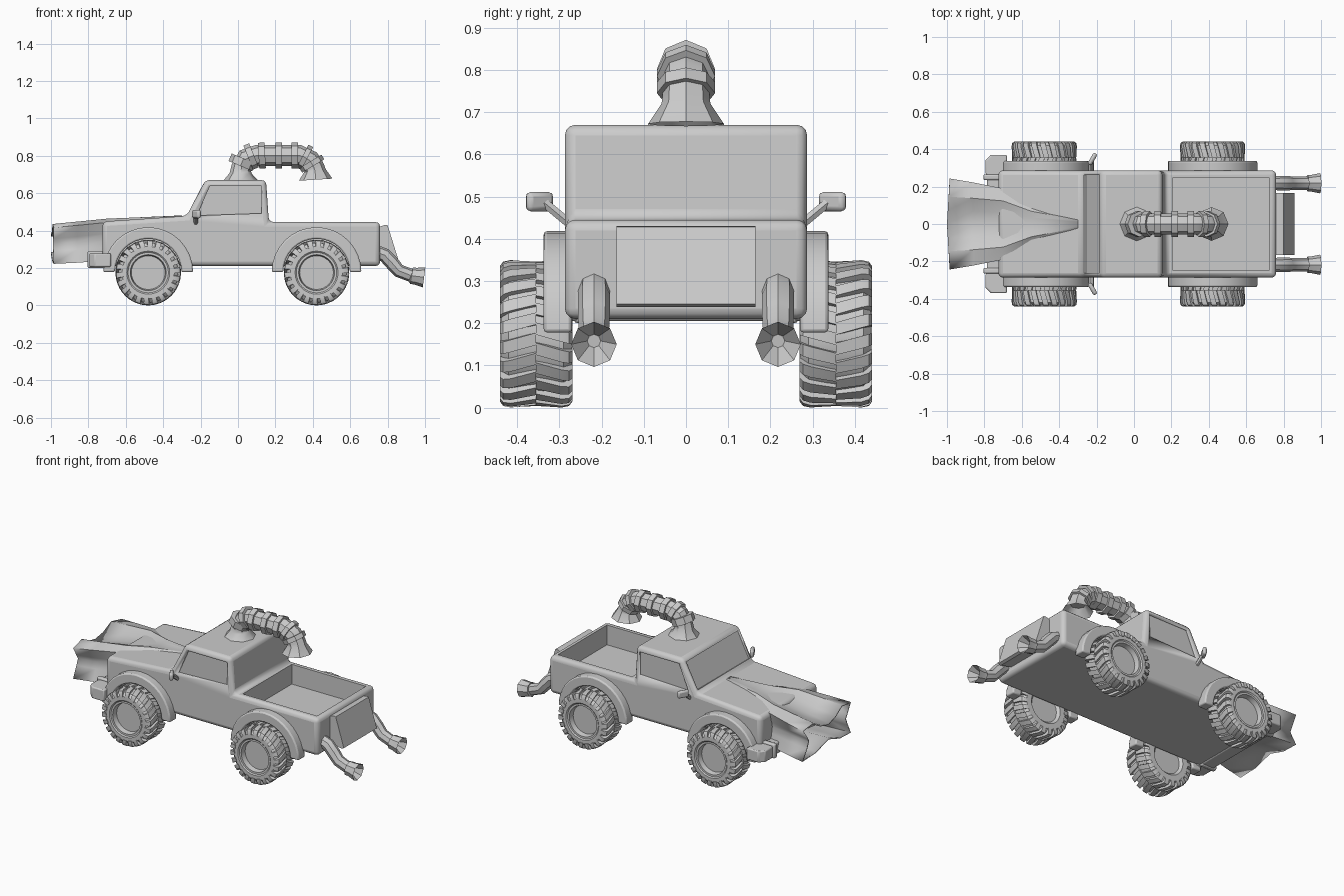
import bpy, bmesh
from math import sin, cos, pi, radians
from mathutils import Vector

if "Cube" in bpy.data.objects:
    bpy.data.objects.remove(bpy.data.objects["Cube"])


def finish(name, bm, bevel=0, segs=3, angle=35):
    bmesh.ops.recalc_face_normals(bm, faces=bm.faces)
    me = bpy.data.meshes.new(name)
    bm.to_mesh(me)
    bm.free()
    ob = bpy.data.objects.new(name, me)
    bpy.context.collection.objects.link(ob)
    if bevel:
        m = ob.modifiers.new("bevel", 'BEVEL')
        m.width, m.segments, m.limit_method = bevel, segs, 'ANGLE'
        m.angle_limit = radians(20)
    select(ob)
    bpy.ops.object.shade_smooth_by_angle(angle=radians(angle))
    return ob


def select(ob):
    bpy.ops.object.select_all(action='DESELECT')
    ob.select_set(True)
    bpy.context.view_layer.objects.active = ob


def loft(bm, rings, caps=True):
    vs = [[bm.verts.new(p) for p in r] for r in rings]
    for a, b in zip(vs, vs[1:]):
        for i in range(len(a)):
            j = (i + 1) % len(a)
            bm.faces.new((a[i], a[j], b[j], b[i]))
    if caps:
        bm.faces.new(vs[0])
        bm.faces.new(vs[-1])


def prism(name, pts, y0, y1, **kw):
    """Extrude an x-z outline from y0 to y1."""
    bm = bmesh.new()
    loft(bm, [[(x, y, z) for x, z in pts] for y in (y0, y1)])
    return finish(name, bm, **kw)


def box(x0, x1, z0, z1):
    return [(x0, z0), (x1, z0), (x1, z1), (x0, z1)]


def sweep(name, path, y=0, n=8, hole=None):
    """Pipe along (x, z, radius) points; hole = (depth, radius) of the flared mouth."""
    bm = bmesh.new()
    P = [Vector((x, y, z)) for x, z, r in path]
    R = [p[2] for p in path]
    T = [(P[min(i + 1, len(P) - 1)] - P[max(i - 1, 0)]).normalized() for i in range(len(P))]
    if hole:
        P.append(P[-1] - T[-1] * hole[0])
        R.append(hole[1])
        T.append(T[-1])
    side = Vector((0, 1, 0))
    loft(bm, [[p + r * (side * cos(2 * pi * k / n) + t.cross(side) * sin(2 * pi * k / n))
               for k in range(n)] for p, r, t in zip(P, R, T)])
    return finish(name, bm)


# Body shell: hood, cab and bed in one outline
body = prism("body", [(-.725, .21), (.76, .21), (.76, .445), (.165, .445), (.15, .67),
                      (-.175, .67), (-.275, .478), (-.725, .448)], -.287, .287, bevel=.025)

# Recesses: cargo bed, windscreen and side windows
window = [(-.22, .48), (-.15, .638), (.125, .638), (.125, .492)]
cutters = [prism("bed_cut", box(.205, .725, .32, .6), -.245, .245),
           prism("windscreen_cut", [(-.256, .489), (-.177, .645), (-.235, .672), (-.315, .52)], -.262, .262)]
for s in (1, -1):
    cutters.append(prism("window_cut", window, s * .275, s * .35))
for c in cutters:
    c.hide_render = True
    m = body.modifiers.new("cut", 'BOOLEAN')
    m.operation, m.solver, m.object = 'DIFFERENCE', 'EXACT', c
select(body)
bpy.ops.object.convert(target='MESH')
for c in cutters:
    bpy.data.objects.remove(c)

# Wheel mesh: lathed tyre with sunken hub, plus staggered slanted treads
bm = bmesh.new()
outline = [(-.07, .09), (-.085, .105), (-.085, .14), (-.065, .16), (.065, .16), (.082, .14),
           (.082, .115), (.076, .108), (.076, .096), (.045, .09)]
loft(bm, [[(r * cos(2 * pi * k / 32), y, r * sin(2 * pi * k / 32)) for k in range(32)]
          for y, r in outline])
tread = [(0, .15), (0, .171), (.06, .175), (.078, .171), (.086, .16), (.086, .135), (.07, .135)]
N = 22
for s in (1, -1):
    for k in range(N):
        a = 2 * pi * (k + (.25 if s > 0 else -.25)) / N
        loft(bm, [[(r * cos(a + w + 1.6 * y), s * y, r * sin(a + w + 1.6 * y)) for y, r in tread]
                  for w in (-.085, .085)])
wheel = finish("wheel", bm, angle=40)
mesh = wheel.data
bpy.data.objects.remove(wheel)

for s, side in ((1, "left"), (-1, "right")):
    for x, end in ((-.48, "front"), (.42, "rear")):
        ob = bpy.data.objects.new(f"wheel_{end}_{side}", mesh)
        ob.location = (x, s * .355, .175)
        ob.rotation_euler.z = 0 if s > 0 else pi
        bpy.context.collection.objects.link(ob)
        # Arched fender
        arc = [pi * k / 16 for k in range(17)]
        pts = [(x + .24 * cos(a), .178 + .24 * sin(a)) for a in arc]
        pts += [(x + .178 * cos(a), .178 + .178 * sin(a)) for a in reversed(arc)]
        prism(f"fender_{end}_{side}", pts, s * .27, s * .337, bevel=.008, segs=2)

    # Wing mirror on a short stalk
    bm = bmesh.new()
    bmesh.ops.create_cube(bm, size=1)
    for v in bm.verts:
        v.co = Vector((v.co.x * .024, v.co.y * .07, v.co.z * .046))
    ob = finish(f"mirror_{side}", bm, bevel=.011, segs=2)
    ob.location = (-.222, s * .347, .488)
    ob.rotation_euler.z = -s * radians(30)
    bm = bmesh.new()
    a, b = Vector((-.225, s * .275, .435)), Vector((-.225, s * .335, .485))
    loft(bm, [[p + Vector((.012 * cos(t), .008 * sin(t), -s * .009 * sin(t)))
               for t in (k * pi / 3 for k in range(6))] for p in (a, b)])
    finish(f"mirror_stalk_{side}", bm)

    # Tail exhaust with flared mouth
    sweep(f"exhaust_{side}", [(.74, .285, .037), (.785, .268, .038), (.825, .225, .038),
                              (.86, .185, .036), (.925, .16, .035), (.928, .159, .045),
                              (.95, .156, .045), (.995, .15, .054)],
          y=s * .218, hole=(.06, .016))

    # Bumper overrider
    prism(f"overrider_{side}", box(-.805, -.7, .2, .29), s * .235, s * .265, bevel=.008, segs=2)

# Wrap-round front bumper
bm = bmesh.new()
plan = [(-.68, .37), (-.765, .37), (-.795, .34), (-.795, .27), (-.785, .26), (-.785, -.26),
        (-.795, -.27), (-.795, -.34), (-.765, -.37), (-.68, -.37), (-.68, -.27), (-.7, -.26),
        (-.7, .26), (-.68, .27)]
loft(bm, [[(x, y, z) for x, y in plan] for z in (.205, .278)])
finish("front_bumper", bm, bevel=.01, segs=2)

# Flared intake scoop: lobed mouth blending into a ridge on the hood
lobed = [(0, .45), (.3, .6), (.6, .98), (1, .8), (.85, .25), (.78, 0), (.85, -.35), (1, -1), (.5, -.9), (0, -.5)]
plain = [(0, 1), (.35, 1), (.7, .98), (1, .8), (1, .3), (1, 0), (1, -.4), (1, -1), (.5, -1), (0, -1)]
rings = []
for x, w, zt, zb, k in ((-.985, .243, .437, .222, 1), (-.86, .222, .45, .228, .8), (-.7, .19, .466, .24, .5),
                        (-.55, .1, .472, .25, .15), (-.3, .03, .481, .28, 0)):
    half = [(w * (p[0] * k + q[0] * (1 - k)), (zt + zb) / 2 + (zt - zb) / 2 * (p[1] * k + q[1] * (1 - k)))
            for p, q in zip(lobed, plain)]
    ring = half + [(-y, z) for y, z in half[-2:0:-1]]
    bow = .015 if x < -.98 else 0
    rings.append([(x - bow * (1 - abs(y) / w), y, z) for y, z in ring])
bm = bmesh.new()
loft(bm, rings, caps=False)
scoop = finish("intake_scoop", bm)
m = scoop.modifiers.new("shell", 'SOLIDIFY')
m.thickness = .01

# Roof pipe: flared foot, elbow, straight run, elbow, flared mouth
sweep("roof_pipe", [(.015, .665, .095), (.015, .705, .06), (.018, .735, .055), (.045, .785, .056),
                    (.1, .802, .056), (.33, .802, .056), (.385, .775, .056), (.407, .735, .056),
                    (.412, .72, .058), (.415, .672, .09)], hole=(.05, .045))
for i, (a, b) in enumerate([((.013, .745), (.03, .785)), ((.055, .79), (.085, .802)), ((.11, .8), (.145, .802)),
                            ((.2, .802), (.235, .802)), ((.285, .802), (.32, .802)),
                            ((.345, .798), (.37, .785)), ((.387, .77), (.402, .745))]):
    sweep(f"pipe_collar_{i}", [(*a, .069), (*b, .069)])

# Tilted tail plate
prism("tail_plate", [(.755, .42), (.785, .43), (.8, .428), (.857, .245), (.84, .238), (.755, .26)], -.165, .165)
